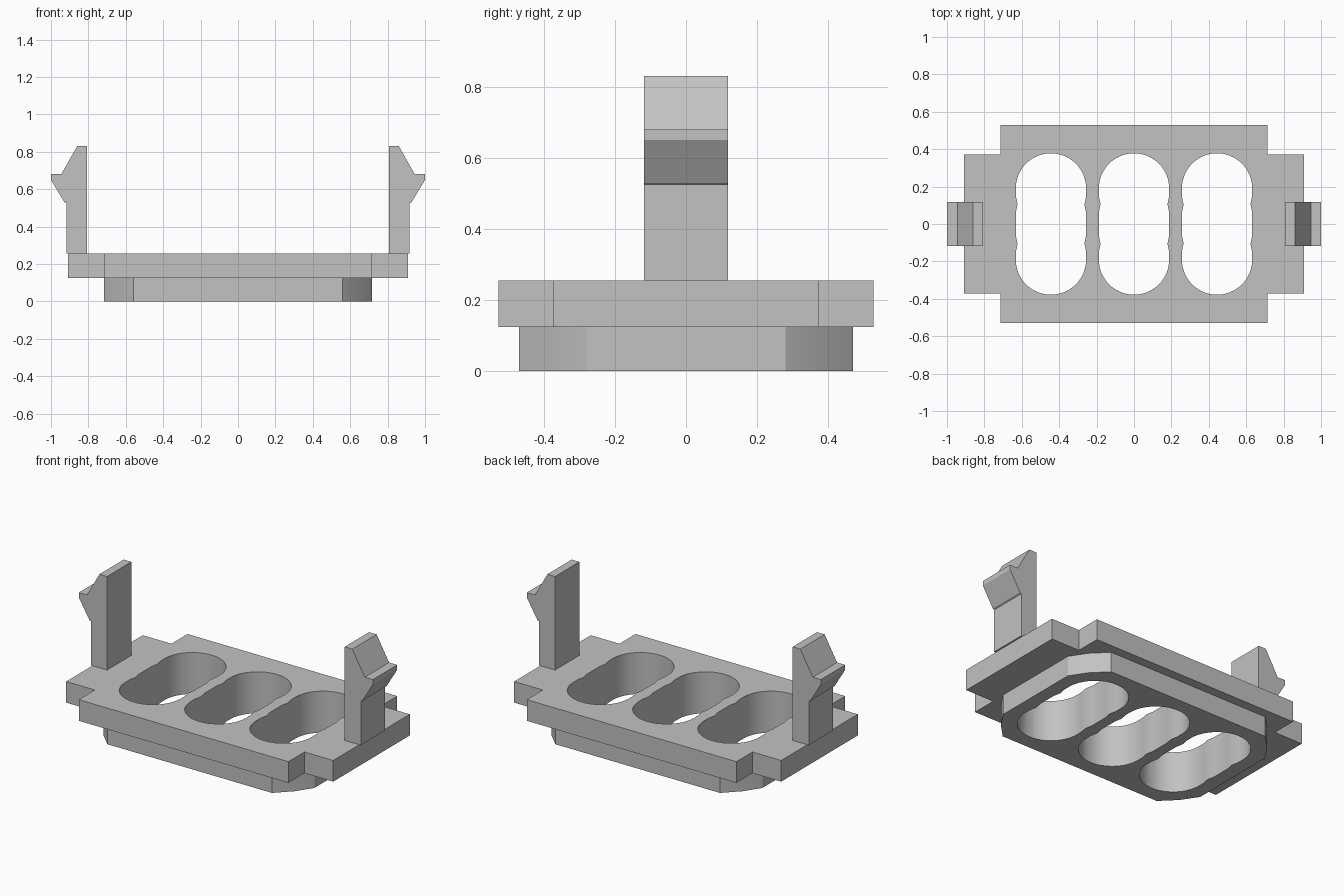
import bpy
import bmesh
from math import sin, cos, pi, radians
from mathutils import Vector

cube = bpy.data.objects.get("Cube")
if cube:
    bpy.data.objects.remove(cube, do_unlink=True)

grey = bpy.data.materials.new("plain grey")
grey.use_nodes = True
grey.diffuse_color = (0.54, 0.54, 0.54, 1)
grey.node_tree.nodes["Principled BSDF"].inputs["Base Color"].default_value = (0.54, 0.54, 0.54, 1)


def prism(name, points, offset):
    """Extrude a closed outline of 3D points along an offset."""
    mesh = bpy.data.meshes.new(name)
    bm = bmesh.new()
    face = bm.faces.new([bm.verts.new(p) for p in points])
    extruded = bmesh.ops.extrude_face_region(bm, geom=[face])["geom"]
    moved = [g for g in extruded if isinstance(g, bmesh.types.BMVert)]
    bmesh.ops.translate(bm, verts=moved, vec=Vector(offset))
    bmesh.ops.recalc_face_normals(bm, faces=bm.faces)
    bm.to_mesh(mesh)
    bm.free()
    mesh.materials.append(grey)
    obj = bpy.data.objects.new(name, mesh)
    bpy.context.collection.objects.link(obj)
    return obj


def four_way(quarter):
    """Mirror a quarter outline, ordered from the +x side to the +y side."""
    half = quarter + [(-x, y) for x, y in reversed(quarter)]
    return half + [(-x, -y) for x, y in half]


def cut(obj, cutters):
    """Cut the openings and bake the result."""
    for c in cutters:
        mod = obj.modifiers.new("opening", "BOOLEAN")
        mod.operation = "DIFFERENCE"
        mod.solver = "EXACT"
        mod.object = c
    bpy.context.view_layer.update()
    graph = bpy.context.evaluated_depsgraph_get()
    baked = bpy.data.meshes.new_from_object(obj.evaluated_get(graph))
    obj.modifiers.clear()
    obj.data = baked


def smooth(obj, degrees):
    bpy.ops.object.select_all(action="DESELECT")
    obj.select_set(True)
    bpy.context.view_layer.objects.active = obj
    bpy.ops.object.shade_smooth_by_angle(angle=radians(degrees))


# Stepped flange and the narrower chamfered plug beneath it
flange_outline = four_way([(0.908, 0.372), (0.713, 0.372), (0.713, 0.528)])
plug_outline = four_way([(0.716, 0.28), (0.65, 0.38), (0.56, 0.47)])
flange = prism("flange", [(x, y, 0.125) for x, y in flange_outline], (0, 0, 0.13))
plug = prism("plug", [(x, y, 0) for x, y in plug_outline], (0, 0, 0.125))

# Three long openings with round ends and faintly scalloped sides
R = 0.188
arc = [(R * cos(i * pi / 32), 0.19 + R * sin(i * pi / 32)) for i in range(16)]
slot = four_way([(R, 0.06), (0.179, 0.105), (R, 0.15)] + arc)
cutters = []
for cx in (-0.444, 0, 0.444):
    c = prism("opening_cutter", [(cx + x, y, -0.1) for x, y in slot], (0, 0, 0.5))
    c.hide_render = True
    cutters.append(c)
for part in (flange, plug):
    cut(part, cutters)
    smooth(part, 30)
for c in cutters:
    bpy.data.objects.remove(c, do_unlink=True)

# Upright snap clips with outward barbs
clip = [(0.808, 0.255), (0.918, 0.255), (0.918, 0.525), (0.928, 0.53), (1, 0.65),
        (1, 0.68), (0.945, 0.68), (0.86, 0.83), (0.808, 0.83)]
for name, side in (("left_clip", 1), ("right_clip", -1)):
    prism(name, [(side * x, -0.118, z) for x, z in clip], (0, 0.236, 0))
